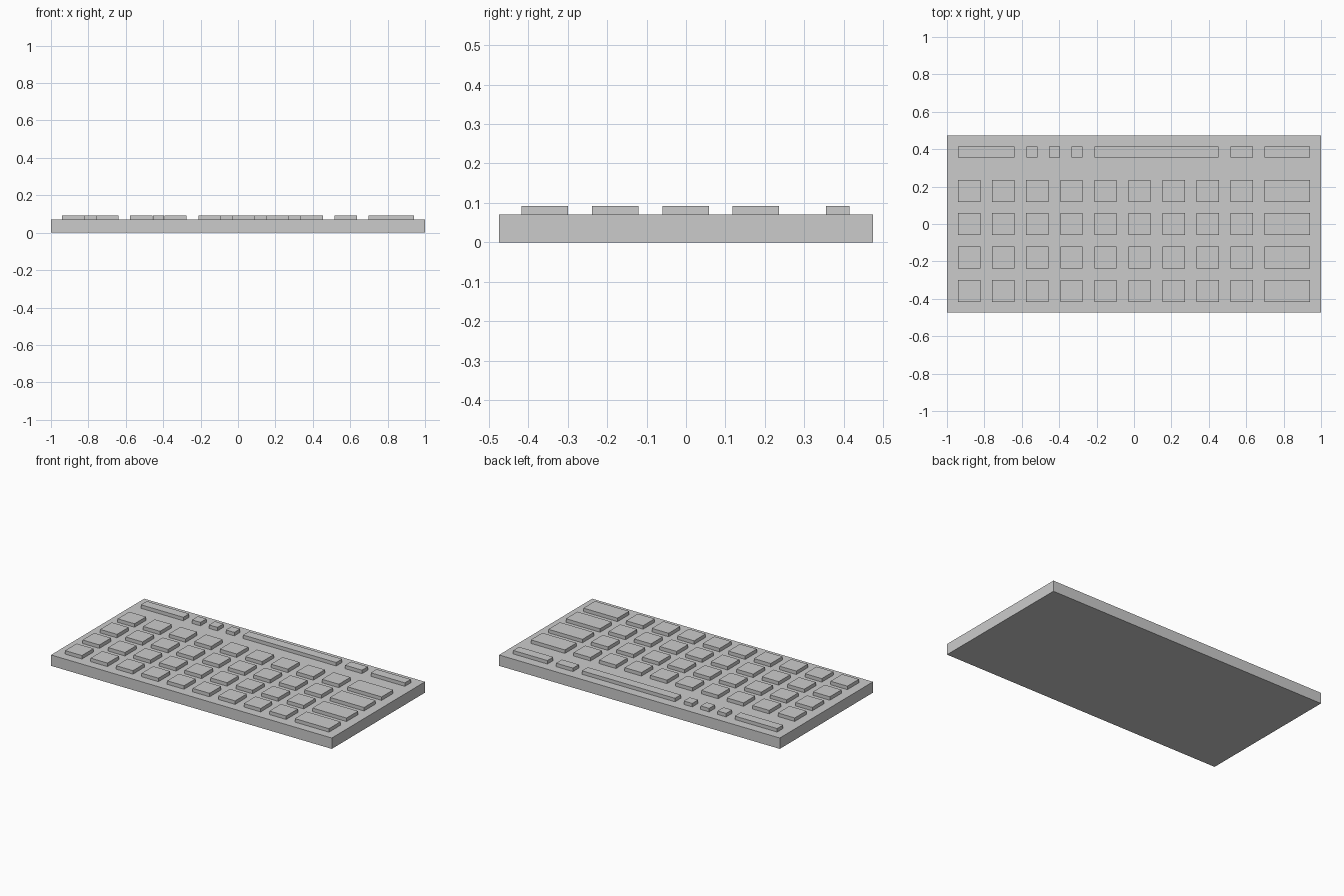
import bpy
import bmesh
from mathutils import Matrix, Vector

if "Cube" in bpy.data.objects:
    bpy.data.objects.remove(bpy.data.objects["Cube"])

BASE_TOP = 0.07
KEY_TOP = 0.0925


def box(name, x0, x1, y0, y1, z0, z1):
    """Axis-aligned box from its limits."""
    bm = bmesh.new()
    centre = Vector((x0 + x1, y0 + y1, z0 + z1)) / 2
    size = (x1 - x0, y1 - y0, z1 - z0, 1)
    bmesh.ops.create_cube(bm, size=1, matrix=Matrix.Translation(centre) @ Matrix.Diagonal(size))
    mesh = bpy.data.meshes.new(name)
    bm.to_mesh(mesh)
    bm.free()
    obj = bpy.data.objects.new(name, mesh)
    bpy.context.collection.objects.link(obj)
    return obj


def key(name, x0, x1, yc, depth):
    box(name, x0, x1, yc - depth / 2, yc + depth / 2, BASE_TOP, KEY_TOP)


# Keyboard body
box("body", -1, 1, -0.474, 0.474, 0, BASE_TOP)

# Four rows: nine square keys and one wide key at the right
for row in range(4):
    yc = -0.358 + row * 0.1785
    for col in range(9):
        x0 = -0.94 + col * 0.1819
        key(f"key_{row + 1}_{col + 1}", x0, x0 + 0.12, yc, 0.118)
    key(f"wide_key_{row + 1}", 0.697, 0.94, yc, 0.118)

# Narrow row along the back edge
narrow_row = {
    "left_bar": (-0.94, -0.638),
    "small_key_1": (-0.576, -0.516),
    "small_key_2": (-0.455, -0.395),
    "small_key_3": (-0.335, -0.275),
    "space_bar": (-0.212, 0.451),
    "narrow_key": (0.515, 0.635),
    "right_bar": (0.697, 0.94),
}
for name, (x0, x1) in narrow_row.items():
    key(name, x0, x1, 0.385, 0.06)
